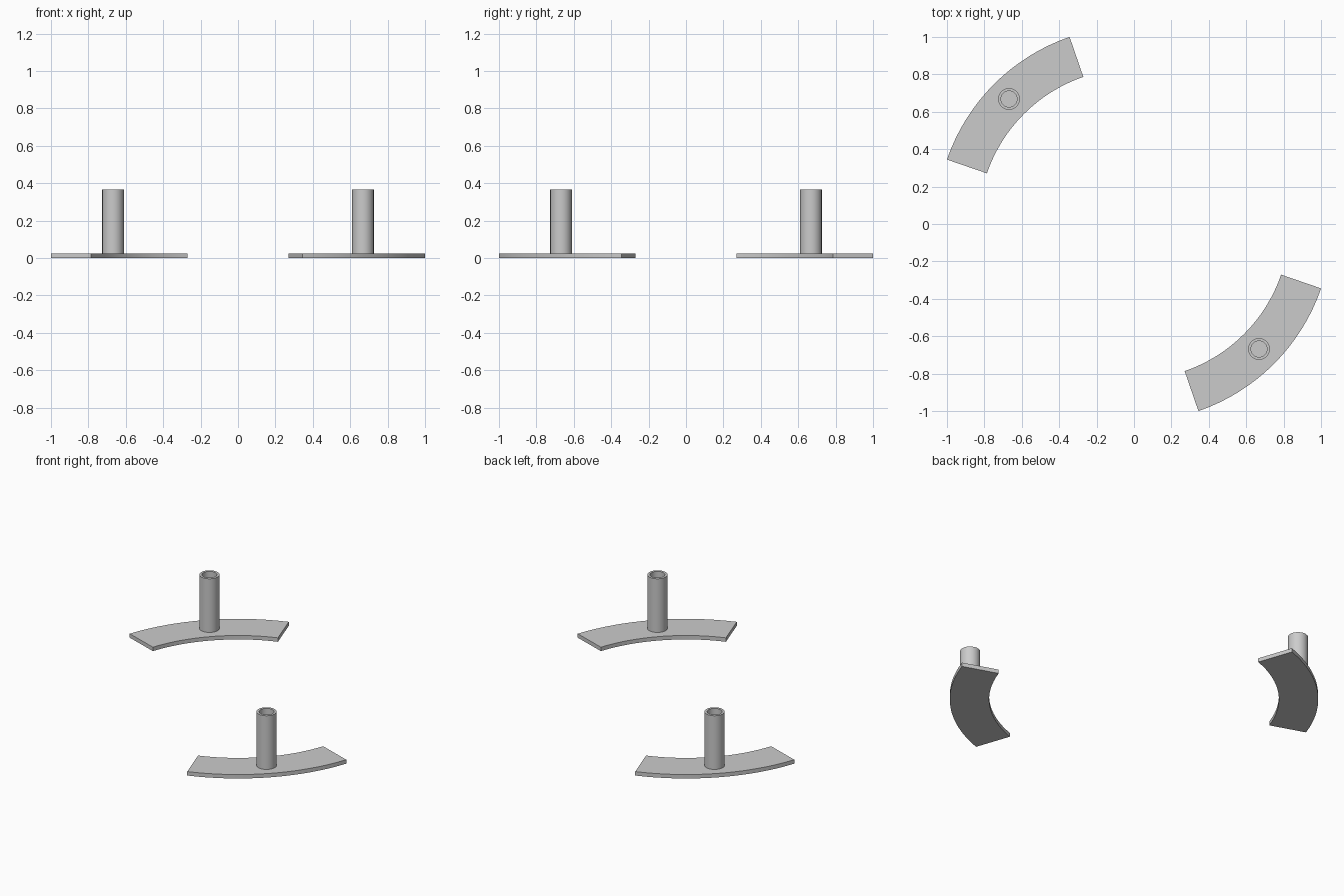
import bpy, bmesh
from math import sin, cos, radians, pi

if "Cube" in bpy.data.objects:
    bpy.data.objects.remove(bpy.data.objects["Cube"])

R_OUT, R_IN = 1.058, 0.832      # radii of the curved plate
HALF_ANGLE = 26                 # half sweep in degrees
PLATE_H, TUBE_TOP = 0.025, 0.365


def finish(name, bm):
    bmesh.ops.recalc_face_normals(bm, faces=bm.faces)
    me = bpy.data.meshes.new(name)
    bm.to_mesh(me)
    bm.free()
    ob = bpy.data.objects.new(name, me)
    bpy.context.collection.objects.link(ob)
    return ob


def loft(name, sections, closed):
    """Bridge four-point sections; cap the ends when not closed."""
    bm = bmesh.new()
    rings = [[bm.verts.new(p) for p in s] for s in sections]
    n = len(rings)
    for i in range(n if closed else n - 1):
        a, b = rings[i], rings[(i + 1) % n]
        for j in range(4):
            k = (j + 1) % 4
            bm.faces.new((a[j], a[k], b[k], b[j]))
    if not closed:
        bm.faces.new(rings[0])
        bm.faces.new(rings[-1])
    return finish(name, bm)


def section(cx, cy, r0, r1, z0, z1, a):
    return [(cx + r * cos(a), cy + r * sin(a), z)
            for r, z in ((r0, z0), (r1, z0), (r1, z1), (r0, z1))]


def bracket(side, mid_deg):
    # Curved base plate
    steps = 16
    angles = [radians(mid_deg - HALF_ANGLE + 2 * HALF_ANGLE * i / steps)
              for i in range(steps + 1)]
    plate = loft(side + "_curved_plate",
                 [section(0, 0, R_IN, R_OUT, 0, PLATE_H, a) for a in angles], False)
    # Hollow upright tube standing on the plate
    r, m = (R_IN + R_OUT) / 2, radians(mid_deg)
    sides = 24
    tube = loft(side + "_tube",
                [section(r * cos(m), r * sin(m), 0.043, 0.058, PLATE_H, TUBE_TOP,
                         2 * pi * i / sides) for i in range(sides)], True)
    for ob in (plate, tube):
        bpy.ops.object.select_all(action='DESELECT')
        ob.select_set(True)
        bpy.context.view_layer.objects.active = ob
        bpy.ops.object.shade_smooth_by_angle(angle=radians(30))


bracket("back_left", 135)
bracket("front_right", -45)
